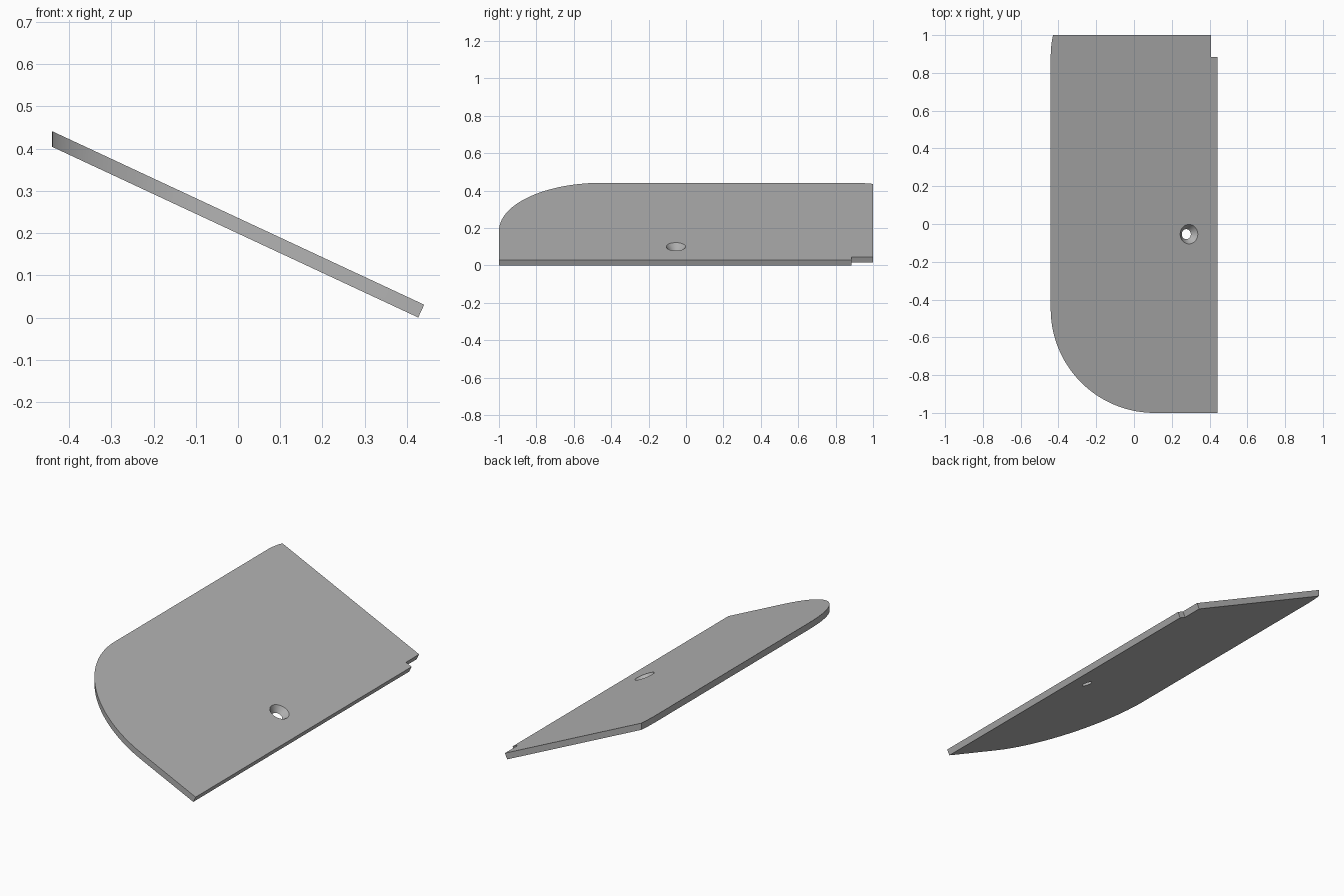
import bpy, bmesh, math
from mathutils import Vector

cube = bpy.data.objects.get("Cube")
if cube:
    bpy.data.objects.remove(cube)

SLOPE = math.radians(25)
THICK = 0.0335
EDGE_X, EDGE_Z = 0.441, THICK * math.cos(SLOPE)
NORMAL = Vector((math.sin(SLOPE), 0, math.cos(SLOPE)))


def top_z(x):
    return EDGE_Z + (EDGE_X - x) * math.tan(SLOPE)


grey = bpy.data.materials.new("plain_grey")
grey.use_nodes = True
colour = (0.45, 0.45, 0.45, 1)
grey.diffuse_color = colour
grey.node_tree.nodes["Principled BSDF"].inputs["Base Color"].default_value = colour


def make_object(name, bm):
    bmesh.ops.recalc_face_normals(bm, faces=bm.faces)
    mesh = bpy.data.meshes.new(name)
    bm.to_mesh(mesh)
    bm.free()
    mesh.materials.append(grey)
    obj = bpy.data.objects.new(name, mesh)
    bpy.context.collection.objects.link(obj)
    return obj


def arc(cx, cy, radius, start, end, steps):
    angles = [math.radians(start + (end - start) * i / steps) for i in range(steps + 1)]
    return [(cx + radius * math.cos(a), cy + radius * math.sin(a)) for a in angles]


# Plan outline: clipped back corner, big rounded front corner, notched low edge
R = 0.55
cx = R - EDGE_X
outline = arc(cx, 0.885, R, 167.9, 180, 6)
outline[0] = (outline[0][0], 1)
outline += arc(cx, R - 1, R, 180, 270, 36)
outline += [(EDGE_X, -1), (EDGE_X, 0.885), (0.407, 0.885), (0.407, 1)]

# Sloping plate: outer walls are upright, the low edge is square to the slope
bm = bmesh.new()
top, bottom = [], []
for x, y in outline:
    p = Vector((x, y, top_z(x)))
    low = p - NORMAL * THICK if x > 0.4 else p - Vector((0, 0, THICK / math.cos(SLOPE)))
    top.append(bm.verts.new(p))
    bottom.append(bm.verts.new(low))
bm.faces.new(top)
bm.faces.new(bottom[::-1])
for i in range(len(top)):
    j = (i + 1) % len(top)
    bm.faces.new((top[i], bottom[i], bottom[j], top[j]))
plate = make_object("sloping_plate", bm)

# Countersunk screw hole, square to the slope
r_top, r_bottom = 0.0515, 0.0265
grow = (r_top - r_bottom) / THICK
extra = 0.01
bm = bmesh.new()
bmesh.ops.create_cone(bm, cap_ends=True, segments=48,
                      radius1=r_bottom - grow * extra, radius2=r_top + grow * extra,
                      depth=THICK + 2 * extra)
cutter = make_object("screw_hole_cutter", bm)
cutter.location = Vector((0.291, -0.054, top_z(0.291))) - NORMAL * THICK / 2
cutter.rotation_euler = (0, SLOPE, 0)
cutter.hide_render = True

cut = plate.modifiers.new("screw_hole", 'BOOLEAN')
cut.operation = 'DIFFERENCE'
cut.solver = 'EXACT'
cut.object = cutter
bpy.context.view_layer.objects.active = plate
plate.select_set(True)
bpy.ops.object.modifier_apply(modifier=cut.name)
bpy.data.objects.remove(cutter)

bpy.ops.object.shade_smooth_by_angle(angle=math.radians(30))
